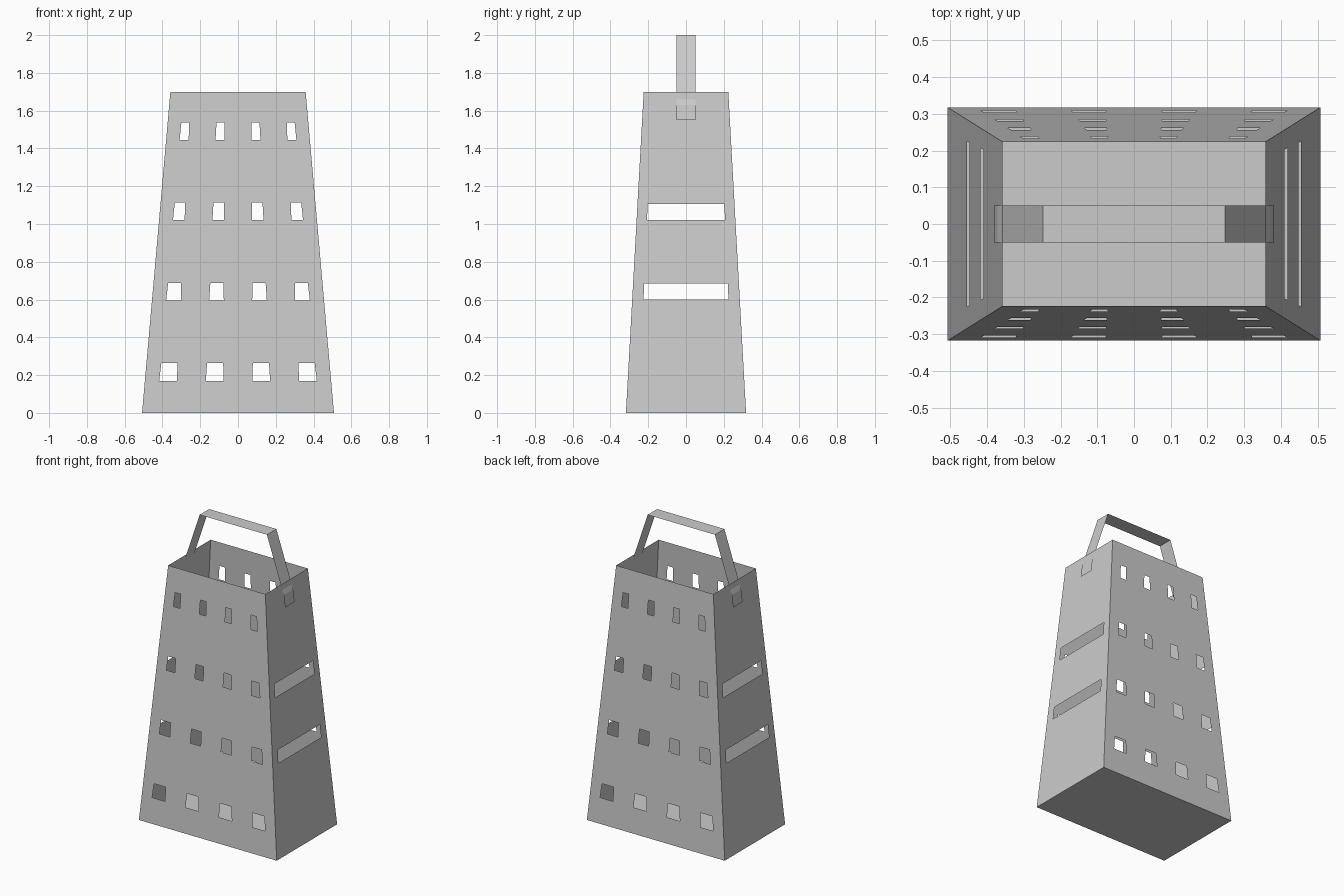
import bpy, bmesh

if "Cube" in bpy.data.objects:
    bpy.data.objects.remove(bpy.data.objects["Cube"])

H = 1.7


def half_size(z):
    t = z / H
    return 0.508 - 0.15 * t, 0.318 - 0.094 * t


def finish(bm, name):
    bmesh.ops.remove_doubles(bm, verts=bm.verts, dist=1e-4)
    bmesh.ops.recalc_face_normals(bm, faces=bm.faces)
    me = bpy.data.meshes.new(name)
    bm.to_mesh(me)
    bm.free()
    ob = bpy.data.objects.new(name, me)
    bpy.context.collection.objects.link(ob)
    return ob


def panel(bm, side, levels, holed):
    """Tapered wall; levels = [(z, cuts across as fractions)], odd columns of holed bands stay open."""
    axis, sign = side
    rows = []
    for z, us in levels:
        hx, hy = half_size(z)
        rows.append([bm.verts.new((u * hx, sign * hy, z) if axis == 'y' else (sign * hx, u * hy, z))
                     for u in us])
    for k in range(len(rows) - 1):
        for j in range(len(rows[k]) - 1):
            if not (k in holed and j % 2):
                bm.faces.new((rows[k][j], rows[k][j + 1], rows[k + 1][j + 1], rows[k + 1][j]))


def hole_cuts(half):
    us = [-1]
    for c in (-0.75, -0.25, 0.25, 0.75):
        us += [c - half, c + half]
    return us + [1]


bm = bmesh.new()

# broad walls: four rows of four small holes, narrowing upward
levels = [(0, hole_cuts(0.095))]
for i in range(4):
    z, w = 0.17 + 0.425 * i, 0.096 - 0.011 * i
    levels += [(z, hole_cuts(w)), (z + 0.093, hole_cuts(w - 0.008))]
levels.append((H, hole_cuts(0.055)))
for s in (-1, 1):
    panel(bm, ('y', s), levels, {1, 3, 5, 7})

# narrow walls: two wide slots
slot = [-1, -0.79, 0.79, 1]
levels = [(z, slot) for z in (0, 0.6, 0.685, 1.02, 1.107, H)]
for s in (-1, 1):
    panel(bm, ('x', s), levels, {1, 3})

# closed floor
hx, hy = half_size(0)
bm.faces.new([bm.verts.new(p) for p in ((-hx, -hy, 0), (-hx, hy, 0), (hx, hy, 0), (hx, -hy, 0))])
finish(bm, "grater_body")

# handle: thin bent strip with tabs lapping over the narrow walls
half = [(0.382, 1.55), (0.372, 1.63), (0.248, 2.0)]
path = [(-x, z) for x, z in half] + half[::-1]
bm = bmesh.new()
pairs = [[bm.verts.new((x, y, z)) for y in (-0.05, 0.05)] for x, z in path]
for a, b in zip(pairs, pairs[1:]):
    bm.faces.new((a[0], a[1], b[1], b[0]))
finish(bm, "handle")
